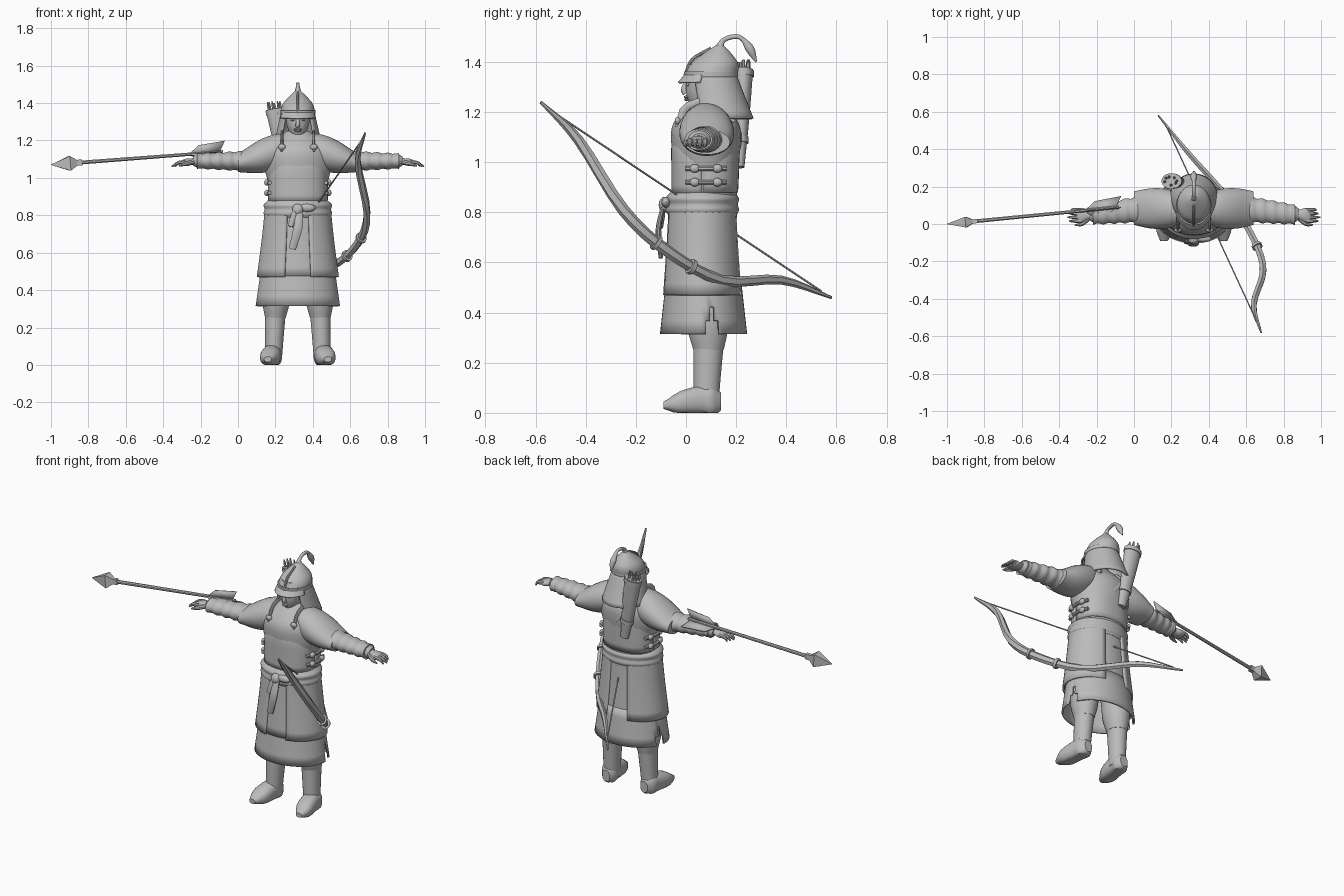
import bpy, bmesh
from math import cos, sin, pi, copysign, radians
from mathutils import Vector, Matrix

if "Cube" in bpy.data.objects:
    bpy.data.objects.remove(bpy.data.objects["Cube"])

grey = bpy.data.materials.new("plain_grey")
grey.use_nodes = True
grey.diffuse_color = (0.5, 0.5, 0.5, 1)
grey.node_tree.nodes["Principled BSDF"].inputs["Base Color"].default_value = grey.diffuse_color

BODY = Vector((0.32, 0, 0))     # the figure stands off-centre
WORLD = Vector()
X, Y, Z = Matrix.Identity(3)


def spline(values, t):
    """Smooth curve through evenly spaced values; a single number stays constant."""
    if isinstance(values, (int, float)):
        return values
    last = len(values) - 1
    padded = [values[0] * 2 - values[1], *values, values[last] * 2 - values[last - 1]]
    i = min(int(t * last), last - 1)
    f = t * last - i
    a, b, c, d = padded[i:i + 4]
    return b + ((c - a) * f + (a * 2 - b * 5 + c * 4 - d) * f ** 2
                + (b * 3 - a - c * 3 + d) * f ** 3) / 2


def finish(name, bm, solid=0, angle=40):
    bmesh.ops.recalc_face_normals(bm, faces=bm.faces)
    mesh = bpy.data.meshes.new(name)
    bm.to_mesh(mesh)
    bm.free()
    mesh.materials.append(grey)
    obj = bpy.data.objects.new(name, mesh)
    bpy.context.collection.objects.link(obj)
    bpy.ops.object.select_all(action='DESELECT')
    obj.select_set(True)
    bpy.context.view_layer.objects.active = obj
    bpy.ops.object.shade_smooth_by_angle(angle=radians(angle))
    if solid:
        obj.modifiers.new("thickness", 'SOLIDIFY').thickness = solid


def sweep(name, path, radii, flat=1, steps=8, sides=24, axis=None, ref=Z, at=BODY,
          mirror=1, power=1, keep=None, caps=True, solid=0, angle=40):
    """Skin elliptical rings along a smooth path; flat is the ratio of the two radii."""
    bm = bmesh.new()
    knots = [Vector((p[0] * mirror, p[1], p[2])) + at for p in path]
    centres = [spline(knots, i / steps) for i in range(steps + 1)]
    rings = []
    for i, centre in enumerate(centres):
        ahead = centres[min(i + 1, steps)] - centres[max(i - 1, 0)]
        along = axis or ahead.normalized()
        across = along.cross(ref).normalized()
        up = across.cross(along)
        r = spline(radii, i / steps)
        ring = []
        for k in range(sides):
            a = 2 * pi * (k + 0.5) / sides
            c, s = [copysign(abs(v) ** power, v) for v in (cos(a), sin(a))]
            co = centre + (across * c + up * s * spline(flat, i / steps)) * r
            co.z = max(co.z, 0)
            ring.append(bm.verts.new(co))
        rings.append(ring)
    for i, (low, high) in enumerate(zip(rings, rings[1:])):
        for k in range(sides):
            j = (k + 1) % sides
            if keep is None or keep(2 * pi * (k + 1) / sides, i):
                bm.faces.new((low[k], low[j], high[j], high[k]))
    if caps and keep is None:
        bm.faces.new(rings[0])
        bm.faces.new(rings[-1])
    loose = [v for v in bm.verts if not v.link_faces]
    bmesh.ops.delete(bm, geom=loose, context='VERTS')
    finish(name, bm, solid, angle)


def column(name, low, high, radii, depth, y=.08, lean=0, **options):
    """Upright part on the body's middle, its radii evenly spaced from low to high."""
    sweep(name, [(0, y, low), (0, y + lean, high)], radii, depth, axis=Z, ref=Y, **options)


def both(name, path, radii, flat=1, **options):
    for label, side in (("left_", 1), ("right_", -1)):
        sweep(label + name, path, radii, flat, mirror=side, **options)


def ball(name, centre, size):
    bm = bmesh.new()
    place = Matrix.Translation(BODY + Vector(centre)) @ Matrix.Diagonal((*size, 1))
    bmesh.ops.create_uvsphere(bm, u_segments=16, v_segments=10, radius=1, matrix=place)
    finish(name, bm)


def front_half(a, ring):
    return sin(a) < 0


def back_half(a, ring):
    return sin(a) > 0


def beside_opening(a, ring):
    return abs(cos(a)) > .3


def around_slit(a, ring):
    return ring > 1 or abs(sin(a) - .2) > .15 - .07 * ring


# Coat body with front and back plates
column("coat_body", .78, 1.25, (.16, .16, .16, .18, .17, .06), .77, steps=20, sides=32)
column("breastplate", .87, 1.165, (.16, .16, .15, .1), (.83, .85, 1), y=.075,
       sides=48, power=.85, keep=front_half, solid=.012)
column("backplate", .88, 1.18, (.16, .16, .15, .1), (.8, .85, 1),
       sides=48, power=.85, keep=back_half, solid=.012)
both("shoulder_strap", [(.085, -.03, 1.14), (.085, 0, 1.22), (.085, .1, 1.24), (.085, .19, 1.16)],
     .016, .5, sides=8, ref=X)
for side, label in ((1, "left_"), (-1, "right_")):
    ball(label + "strap_buckle", (side * .085, -.033, 1.165), (.02, .012, .016))
    # Side lacing
    for z in (.92, .975):
        sweep(label + "side_lace", [(.15, 0, z), (.17, .08, z), (.15, .16, z)], .01, sides=8, mirror=side)
        for y in (.035, .125):
            ball(label + "lace_stud", (side * .166, y, z), (.014, .02, .017))

# Skirts
column("coat_skirt", .475, .85, (.21, .185, .165), (.74, .8), y=.065, sides=48, caps=False, solid=.012)
column("coat_side_panels", .47, .85, (.22, .195, .175), (.75, .8), y=.065, sides=48,
       keep=beside_opening, solid=.012)
column("under_skirt", .315, .53, (.226, .195), .77, y=.07, steps=4, sides=60,
       keep=around_slit, solid=.01)

# Sash with knot and hanging ends
column("waist_sash", .785, .88, (.168, .184, .178, .184, .16), .8, y=.065, steps=12, sides=32)
ball("sash_knot", (0, -.085, .83), (.03, .024, .032))
ball("sash_loop", (.05, -.08, .84), (.045, .018, .022))
sweep("long_sash_end", [(.01, -.09, .83), (0, -.11, .73), (-.03, -.1, .62)], (.018, .025, .02), .45,
      sides=10, ref=Y)
sweep("short_sash_end", [(-.01, -.09, .83), (-.04, -.1, .74)], (.016, .018, .014), .6, sides=10, ref=Y)

# Legs and boots
both("trouser", [(.11, .08, .5), (.12, .09, .25)], (.08, .076, .074, .055), 1.1, axis=Z, ref=Y)
both("boot_shaft", [(.12, .09, .28), (.13, .08, .03)], (.056, .05, .045), 1.1, axis=Z, ref=Y)
both("boot_foot", [(.13, .14, .045), (.14, .05, .05), (.16, -.09, .03)],
     (.025, .048, .05, .053, .05, .02), (1.4, 1.1, .7), axis=Y, power=.85, steps=14)

# Arms
both("shoulder_guard", [(.05, .08, 1.16), (.32, .085, 1.08)], (.08, .105, .108, .09), (1, .85, .55),
     axis=X, sides=32, steps=10)
both("sleeve", [(.28, .08, 1.09), (.54, .05, 1.09)],
     [.066 - .002 * i + .008 * (i % 2) for i in range(10)], .76, axis=X, steps=27)
both("cuff", [(.5, .055, 1.09), (.56, .053, 1.09)], (.045, .052, .045, .03), .8, axis=X)
both("palm", [(.54, .052, 1.09), (.625, .045, 1.08)], (.025, .028, .04, .036), (.8, .35), axis=X)
for i in range(4):
    y = .016 + i * .02
    both("finger", [(.6, y, 1.087), (.64, y, 1.08), (.675 - .01 * abs(i - 1), y, 1.06)],
         (.011, .01, .004), sides=8)
both("thumb", [(.56, .03, 1.085), (.6, 0, 1.075), (.636, -.005, 1.064)], (.013, .012, .004), sides=8)

# Head and face
column("neck", 1.18, 1.27, .05, 1)
column("head", 1.222, 1.39, (.032, .054, .064, .068, .065), 1.15, y=.057, lean=.03)
sweep("nose", [(0, .002, 1.325), (0, -.008, 1.29), (0, 0, 1.275)], (.007, .012, .013), sides=10, ref=Y)
ball("upper_lip", (0, .001, 1.26), (.022, .01, .006))
ball("lower_lip", (0, .002, 1.25), (.018, .01, .006))
for side, label in ((1, "left_"), (-1, "right_")):
    ball(label + "eye", (side * .026, .01, 1.31), (.013, .01, .006))
    ball(label + "eyebrow", (side * .027, .01, 1.325), (.02, .01, .005))

# Helmet with brim, neck guard and plume
column("helmet", 1.325, 1.468, (.09, .09, .08, .05, .012), 1.15, y=.095, lean=.04, sides=32, steps=16)
column("helmet_band", 1.34, 1.362, .094, 1.14, y=.1, sides=32, caps=False, solid=.008)
column("helmet_brim", 1.32, 1.35, (.103, .092), (1.27, 1.13), y=.098, sides=48,
       keep=lambda a, ring: sin(a) < -.3, solid=.008)
sweep("helmet_ridge", [(0, -.005, 1.345), (0, .025, 1.41), (0, .1, 1.455)], .007, sides=8, ref=X)
column("neck_guard", 1.175, 1.35, (.13, .11, .09), (1, 1.05, 1.13), y=.14, lean=-.04, sides=48,
       keep=lambda a, ring: sin(a) > -.68, solid=.012)
sweep("plume", [(0, .13, 1.44), (0, .15, 1.487), (0, .21, 1.5), (0, .25, 1.46), (0, .28, 1.4)],
      (.025, .011, .01, .01, .018, .004), sides=12, ref=X, steps=20)

# Quiver with arrows and strap
quiver = [Vector((-.05, .215, .98)), Vector((-.12, .23, 1.37))]
sweep("quiver", quiver, (.025, .042, .053), .72, ref=Y)
for t, size in ((.25, .04), (.93, .055)):
    sweep("quiver_band", [spline(quiver, t), spline(quiver, t + .06)], size, .76, ref=Y, steps=1)
for i in range(7):
    foot = quiver[1] + Vector((cos(i * 2.4) * .033, sin(i * 2.4) * .022, -.02))
    sweep("quiver_arrow", [foot, foot + Z * (.06 - i % 3 * .005) - X * .01], (.006, .007, .004), sides=6, ref=Y)
sweep("quiver_strap", [(-.1, .2, 1.2), (0, .215, 1.07), (.13, .155, .93)], .012, .5, sides=8, ref=Y)

# Bow with grip rings and string
bow = [Vector(p) for p in ((.68, -.58, 1.24), (.64, -.43, 1.09), (.69, -.25, .81), (.64, -.08, .65),
                           (.5, .14, .53), (.29, .38, .53), (.13, .58, .46))]
sweep("bow", bow, (.005, .017, .02, .02, .018, .015, .005), 1.2, sides=6, steps=24, at=WORLD, angle=20)
for t in (.46, .575):
    sweep("bow_grip_ring", [spline(bow, t), spline(bow, t + .01)], .029, 1.1, sides=12, steps=1, at=WORLD)
sweep("bow_string", [(.66, -.53, 1.2), (.165, .54, .485)], .004, sides=6, steps=1, at=WORLD)

# Long arrow with head and fletching
tip, tail = Vector((-1, 0, 1.07)), Vector((-.08, .09, 1.14))
sweep("arrow_shaft", [tip.lerp(tail, .15), tail], (.011, .009), sides=8, steps=1, at=WORLD)
sweep("arrow_head", [tip.lerp(tail, t) for t in (0, .11, .15, .18)], (.001, .04, .016, .016), 1.4,
      sides=4, steps=3, at=WORLD, angle=10)
for label, out in (("upper", Z), ("front", -Y - Z / 2), ("back", Y - Z / 2)):
    fin = bmesh.new()
    fin.faces.new([fin.verts.new(tail.lerp(tip, t) + out * h)
                   for t, h in ((.2, 0), (.14, .045), (-.01, .058), (.02, 0))])
    finish(label + "_fletch", fin, solid=.006)
